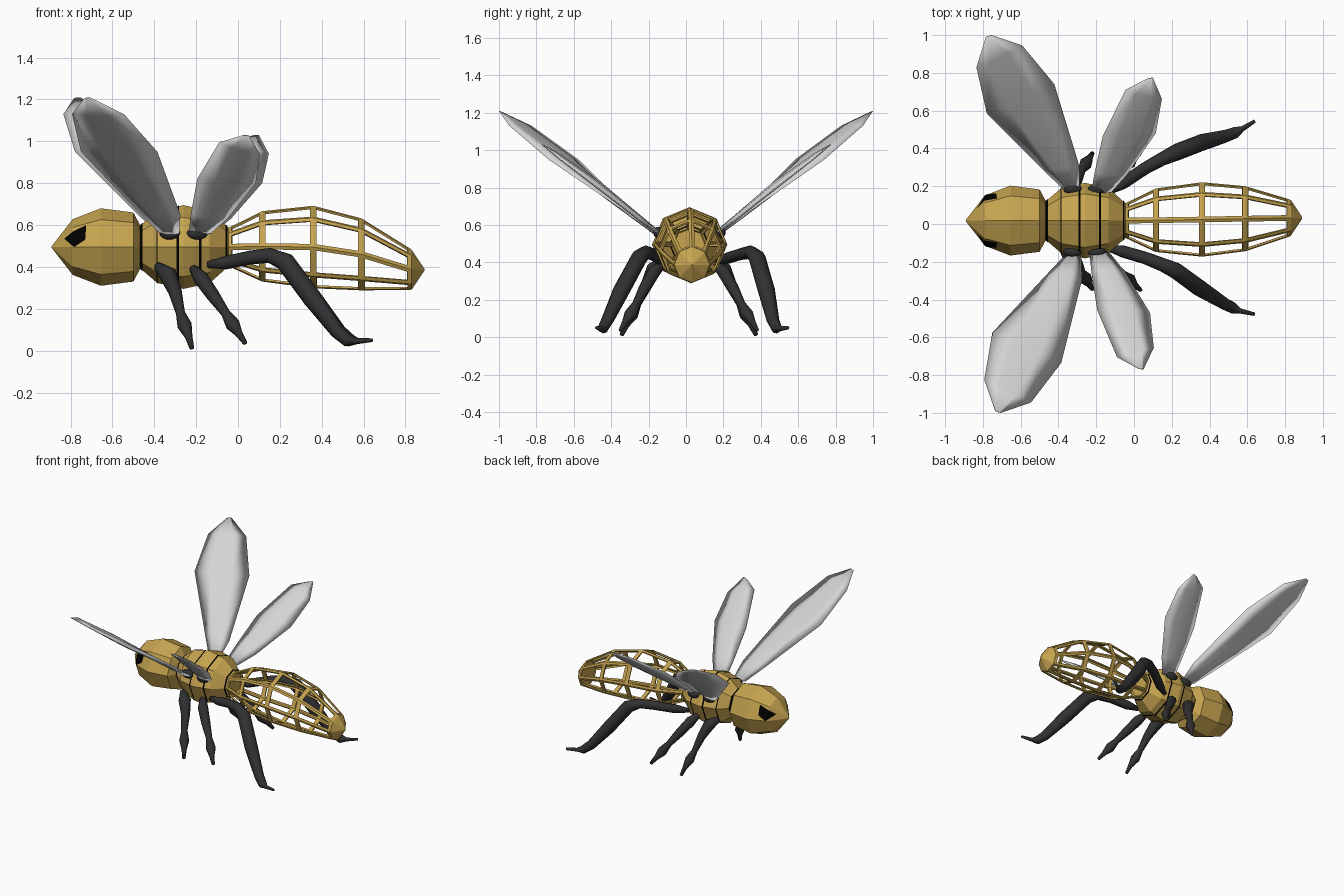
import bpy, bmesh, math
from mathutils import Vector

if "Cube" in bpy.data.objects:
    bpy.data.objects.remove(bpy.data.objects["Cube"])

def material(name, c):
    m = bpy.data.materials.new(name)
    m.diffuse_color = (*c, 1)
    m.use_nodes = True
    m.node_tree.nodes["Principled BSDF"].inputs["Base Color"].default_value = m.diffuse_color
    return m

GOLD = material("gold", (0.57, 0.375, 0.08))
BLACK = material("black", (0.0, 0.0, 0.0))
DARK = material("charcoal", (0.03, 0.03, 0.032))
WING = material("pale_grey", (0.66, 0.66, 0.66))

def make(name, bm, mat, smooth=False):
    bmesh.ops.recalc_face_normals(bm, faces=bm.faces)
    me = bpy.data.meshes.new(name)
    bm.to_mesh(me)
    bm.free()
    me.materials.append(mat)
    for p in me.polygons:
        p.use_smooth = smooth
    ob = bpy.data.objects.new(name, me)
    bpy.context.collection.objects.link(ob)
    return ob

def skin(rings, caps=True):
    """Join rings of points into a closed-round surface."""
    bm = bmesh.new()
    vs = [[bm.verts.new(p) for p in r] for r in rings]
    n = len(vs[0])
    for a, b in zip(vs, vs[1:]):
        for i in range(n):
            j = (i + 1) % n
            bm.faces.new((a[i], a[j], b[j], b[i]))
    if caps:
        bm.faces.new(vs[0])
        bm.faces.new(vs[-1])
    return bm

def body_rings(profile, n=8):
    """Octagonal rings across x from (x, y, z, radius)."""
    return [[Vector((x, y + r * math.cos(2 * math.pi * i / n), z + r * math.sin(2 * math.pi * i / n)))
             for i in range(n)] for x, y, z, r in profile]

def radius_at(profile, x):
    for a, b in zip(profile, profile[1:]):
        if a[0] <= x <= b[0]:
            return a[3] + (b[3] - a[3]) * (x - a[0]) / (b[0] - a[0])

# Head
CY, CZ = 0.018, 0.495
head = [(x, CY, CZ, r) for x, r in
        ((-0.89, 0.004), (-0.79, 0.133), (-0.655, 0.185), (-0.50, 0.165), (-0.465, 0.10))]
make("head", skin(body_rings(head)), GOLD)

# Eyes: thin plates lying on the head facets
for s, side in ((-1, "right"), (1, "left")):
    bm = bmesh.new()
    pts = []
    for x, z in ((-0.83, 0.535), (-0.79, 0.568), (-0.725, 0.60), (-0.73, 0.53), (-0.78, 0.497), (-0.79, 0.50)):
        y = radius_at(head, x) - abs(z - CZ) * math.tan(math.pi / 8) + 0.003
        pts.append(bm.verts.new((x, CY + s * y, z)))
    bm.faces.new((pts[0], pts[1], pts[5]))
    bm.faces.new(pts[1:])
    make("eye_" + side, bm, BLACK)

# Thorax and its thin dark stripes
thorax = [(x, CY, CZ, r) for x, r in
          ((-0.47, 0.10), (-0.385, 0.172), (-0.26, 0.20), (-0.135, 0.172), (-0.045, 0.092))]
make("thorax", skin(body_rings(thorax)), GOLD)
for k, (x, w) in enumerate(((-0.462, 0.013), (-0.387, 0.006), (-0.288, 0.011), (-0.18, 0.011), (-0.055, 0.008))):
    xs = [x - w / 2, x, x + w / 2]
    band = [(q, CY, CZ, radius_at(thorax, q) + 0.003) for q in xs]
    make("thorax_stripe_%d" % (k + 1), skin(body_rings(band), caps=False), BLACK)

# Abdomen: open lattice made by insetting each panel and removing the middle
abdomen = [(-0.045, 0.018, 0.495, 0.092), (0.115, 0.02, 0.498, 0.168), (0.36, 0.024, 0.495, 0.197),
           (0.59, 0.028, 0.46, 0.172), (0.825, 0.032, 0.388, 0.098)]
bm = skin(body_rings(abdomen), caps=False)
bmesh.ops.recalc_face_normals(bm, faces=bm.faces)
bm.normal_update()
panels = list(bm.faces)
bmesh.ops.inset_individual(bm, faces=panels, thickness=0.016, use_even_offset=True)
bmesh.ops.delete(bm, geom=panels, context='FACES')
lattice = make("abdomen_lattice", bm, GOLD)
mod = lattice.modifiers.new("thickness", 'SOLIDIFY')
mod.thickness = 0.01
tip = [(0.815, 0.032, 0.39, 0.099), (0.83, 0.032, 0.387, 0.095), (0.89, 0.033, 0.386, 0.005)]
make("abdomen_tip", skin(body_rings(tip)), GOLD)

# Wings: thin lens sections between leading and trailing edge points
def wing(name, sections, side, shear):
    rings = []
    for lead, trail, t in sections:
        a, b = Vector(lead), Vector(trail)
        n = Vector((0, 0.62, 0.78)) * t
        p, q = a.lerp(b, 0.3), a.lerp(b, 0.7)
        rings.append([a, p + n, q + n, b, q - n, p - n])
    if side > 0:
        rings = [[Vector((p.x + shear * abs(p.y), 0.02 - 0.98 * p.y, p.z)) for p in r] for r in rings]
    make(name, skin(rings), WING, True)

FRONT = [((-0.38, -0.18, 0.565), (-0.28, -0.165, 0.56), 0.01),
         ((-0.47, -0.275, 0.655), (-0.275, -0.295, 0.65), 0.013),
         ((-0.75, -0.575, 0.95), (-0.385, -0.735, 0.95), 0.016),
         ((-0.793, -0.825, 1.13), (-0.545, -0.945, 1.13), 0.01),
         ((-0.735, -0.99, 1.205), (-0.705, -1.0, 1.21), 0.002)]
HIND = [((-0.235, -0.16, 0.57), (-0.13, -0.15, 0.56), 0.01),
        ((-0.225, -0.26, 0.655), (-0.05, -0.25, 0.63), 0.012),
        ((-0.195, -0.455, 0.82), (0.085, -0.47, 0.80), 0.015),
        ((-0.09, -0.705, 0.995), (0.105, -0.655, 0.94), 0.01),
        ((0.02, -0.765, 1.028), (0.05, -0.77, 1.03), 0.002)]
for s, side in ((-1, "right"), (1, "left")):
    wing("front_wing_" + side, FRONT, s, -0.05)
    wing("hind_wing_" + side, HIND, s, 0.065)
    # Dark wing sockets
    for x, part in ((-0.325, "front"), (-0.195, "hind")):
        bm = bmesh.new()
        bmesh.ops.create_uvsphere(bm, u_segments=12, v_segments=8, radius=1)
        for v in bm.verts:
            v.co = Vector((x + 0.05 * v.co.x, CY + s * 0.166 + 0.028 * v.co.y, 0.56 + 0.03 * v.co.z))
        make("%s_wing_socket_%s" % (part, side), bm, DARK, True)

# Legs: tapered tubes along a path of (x, y, z, radius)
def leg(name, path, n=8):
    pts = [Vector(p[:3]) for p in path]
    rings = []
    for i, p in enumerate(pts):
        d = (pts[min(i + 1, len(pts) - 1)] - pts[max(i - 1, 0)]).normalized()
        u = d.cross(Vector((0, 1, 0))).normalized()
        w = d.cross(u)
        rings.append([p + path[i][3] * (u * math.cos(2 * math.pi * k / n) + w * math.sin(2 * math.pi * k / n))
                      for k in range(n)])
    make(name, skin(rings), DARK, True)

FORE = [(-0.385, -0.12, 0.405, 0.02), (-0.335, -0.17, 0.365, 0.043), (-0.30, -0.21, 0.28, 0.032),
        (-0.275, -0.26, 0.18, 0.022), (-0.255, -0.29, 0.12, 0.035), (-0.235, -0.32, 0.065, 0.018),
        (-0.22, -0.345, 0.01, 0.011)]
MID = [(-0.215, -0.12, 0.395, 0.02), (-0.18, -0.17, 0.35, 0.036), (-0.12, -0.22, 0.265, 0.032),
       (-0.06, -0.265, 0.18, 0.022), (-0.025, -0.295, 0.125, 0.035), (0.005, -0.325, 0.08, 0.018),
       (0.035, -0.35, 0.035, 0.011)]
for name, path in (("front_leg", FORE), ("middle_leg", MID)):
    leg(name + "_right", path)
    leg(name + "_left", [(x, 0.03 - y, z, r) for x, y, z, r in path])
leg("hind_leg_right", [(-0.145, -0.125, 0.41, 0.015), (-0.06, -0.145, 0.42, 0.032), (0.06, -0.18, 0.445, 0.033),
                       (0.15, -0.215, 0.455, 0.036), (0.225, -0.25, 0.425, 0.046), (0.355, -0.345, 0.25, 0.046),
                       (0.475, -0.42, 0.09, 0.034), (0.525, -0.445, 0.047, 0.03), (0.56, -0.46, 0.046, 0.014),
                       (0.64, -0.478, 0.05, 0.009)])
leg("hind_leg_left", [(-0.145, 0.165, 0.41, 0.015), (-0.06, 0.215, 0.42, 0.032), (0.06, 0.295, 0.445, 0.033),
                      (0.15, 0.345, 0.455, 0.036), (0.225, 0.38, 0.425, 0.046), (0.355, 0.43, 0.25, 0.046),
                      (0.485, 0.465, 0.09, 0.034), (0.54, 0.485, 0.047, 0.03), (0.575, 0.505, 0.046, 0.014),
                      (0.64, 0.545, 0.05, 0.009)])
